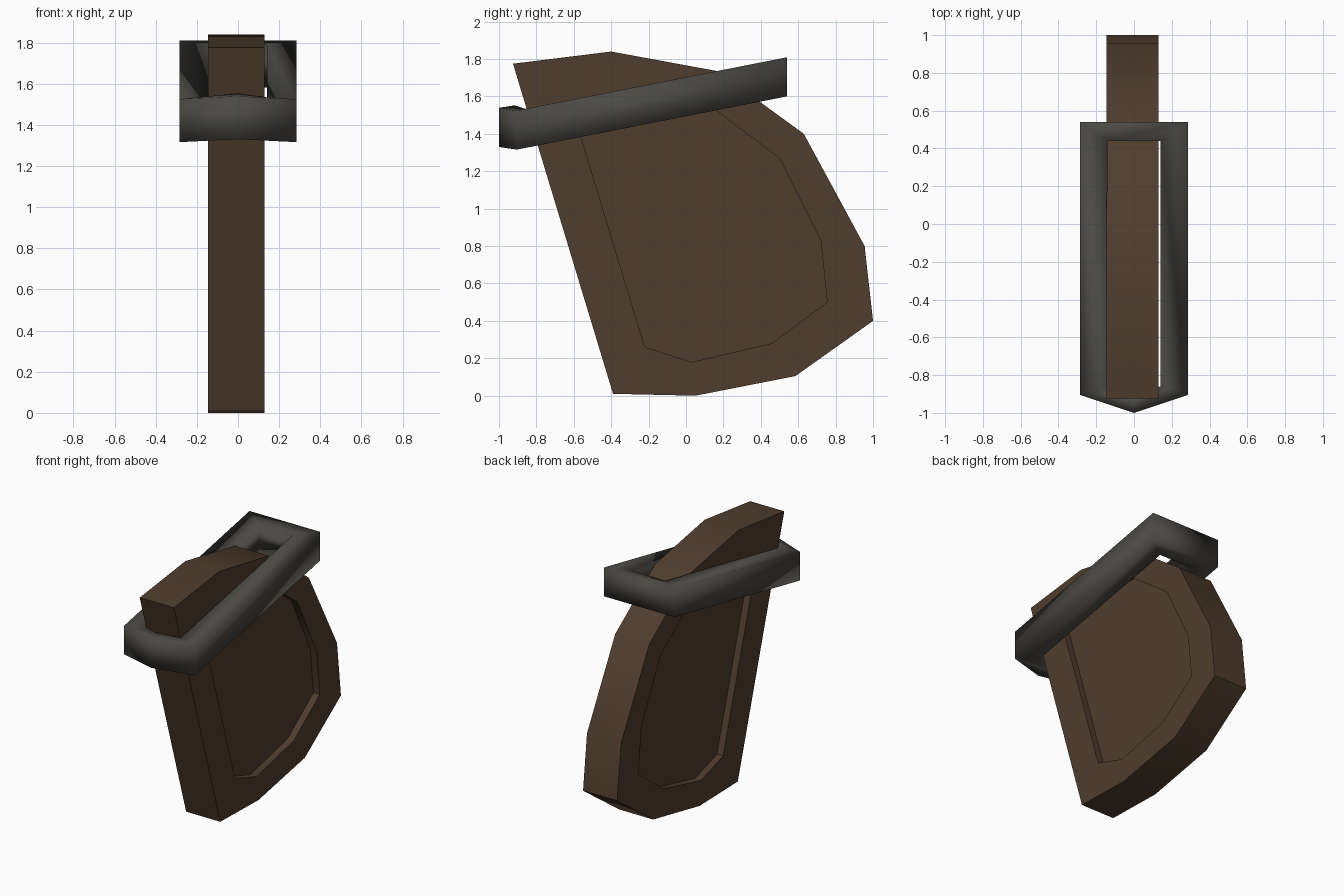
import bpy, bmesh, math

if "Cube" in bpy.data.objects:
    bpy.data.objects.remove(bpy.data.objects["Cube"])


def material(name, rgb):
    m = bpy.data.materials.new(name)
    m.diffuse_color = (*rgb, 1)
    m.use_nodes = True
    m.node_tree.nodes["Principled BSDF"].inputs["Base Color"].default_value = m.diffuse_color
    return m


def bridge(bm, a, b):
    n = len(a)
    for i in range(n):
        j = (i + 1) % n
        bm.faces.new((a[i], a[j], b[j], b[i]))


def finish(bm, name, mat, angle):
    bmesh.ops.recalc_face_normals(bm, faces=bm.faces[:])
    me = bpy.data.meshes.new(name)
    bm.to_mesh(me)
    bm.free()
    me.materials.append(mat)
    ob = bpy.data.objects.new(name, me)
    bpy.context.collection.objects.link(ob)
    bpy.ops.object.select_all(action='DESELECT')
    ob.select_set(True)
    bpy.context.view_layer.objects.active = ob
    bpy.ops.object.shade_smooth_by_angle(angle=math.radians(angle))
    return ob


brown = material("dark_brown", (0.078, 0.047, 0.027))
grey = material("dark_grey", (0.070, 0.066, 0.058))

# Grip slab: side outline (y, z) with a matching recessed panel on both sides
outline = [(-0.925, 1.775), (-0.40, 1.84), (0.17, 1.735), (0.63, 1.40), (0.955, 0.80),
           (1.0, 0.40), (0.585, 0.105), (0.05, 0.0), (-0.39, 0.01)]
panel = [(-0.597, 1.50), (-0.38, 1.57), (0.10, 1.57), (0.50, 1.27), (0.72, 0.83),
         (0.755, 0.50), (0.46, 0.28), (0.03, 0.18), (-0.22, 0.26)]
bm = bmesh.new()
rims = []
for x, inward in ((-0.145, 0.05), (0.13, -0.05)):
    rim = [bm.verts.new((x, y, z)) for y, z in outline]
    lip = [bm.verts.new((x, y, z)) for y, z in panel]
    floor = [bm.verts.new((x + inward, y, z)) for y, z in panel]
    bridge(bm, rim, lip)
    bridge(bm, lip, floor)
    bm.faces.new(floor)
    rims.append(rim)
bridge(bm, *rims)
finish(bm, "grip_body", brown, 35)

# Tilted band around the grip, pointed at the front: (x, y, lift)
outer = [(-0.285, 0.54, 0), (-0.285, -0.905, 0), (0, -1.0, 0.033),
         (0.285, -0.905, 0), (0.285, 0.54, 0)]
inner = [(-0.14, 0.44, 0), (-0.14, -0.86, 0), (0, -0.915, 0.03),
         (0.14, -0.86, 0), (0.14, 0.44, 0)]
bm = bmesh.new()


def loop(points, base):
    return [bm.verts.new((x, y, base + 0.197 * y + lift)) for x, y, lift in points]


loops = [loop(outer, 1.494), loop(outer, 1.703), loop(inner, 1.703), loop(inner, 1.494)]
for i in range(4):
    bridge(bm, loops[i], loops[(i + 1) % 4])
finish(bm, "tilted_band", grey, 100)
